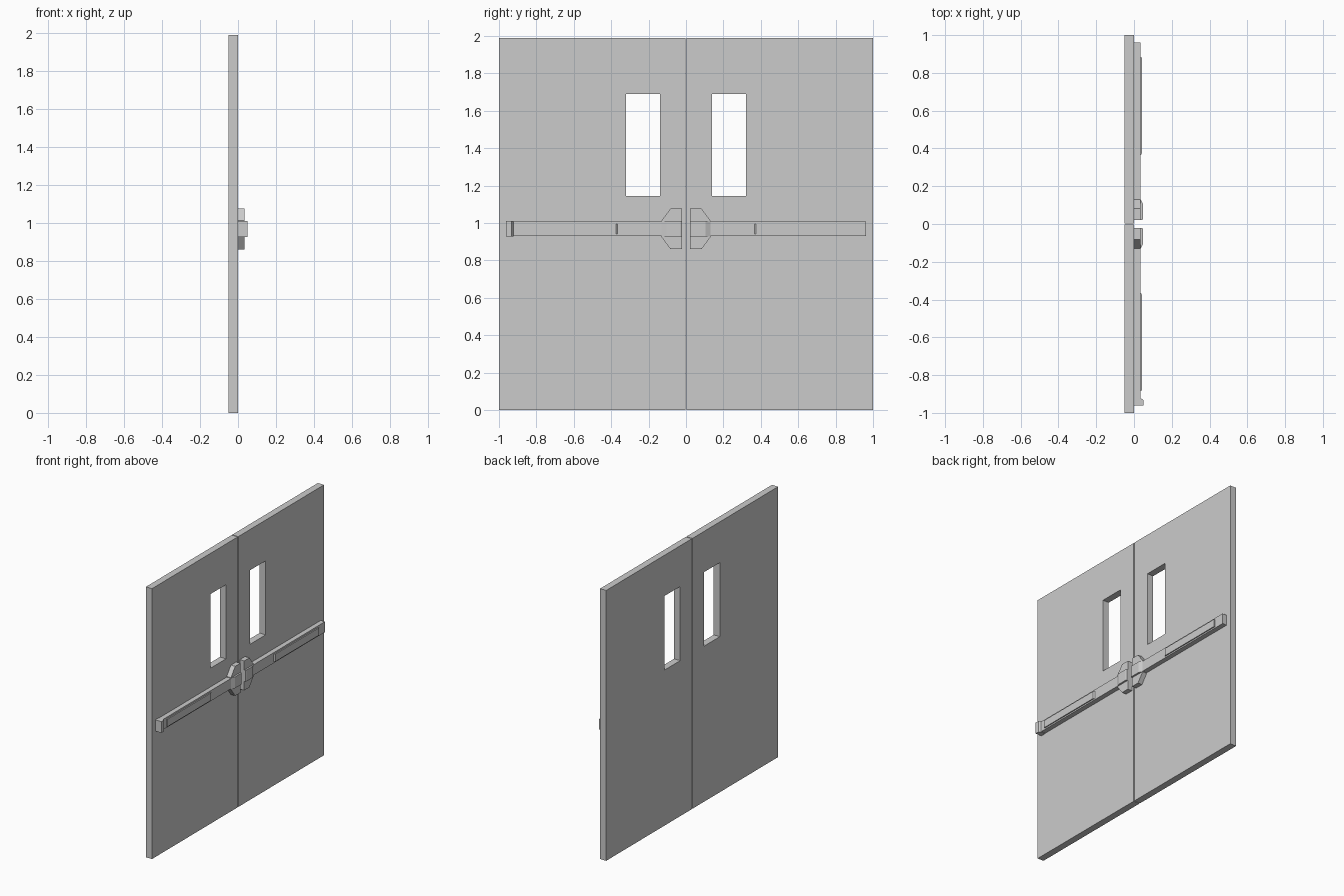
import bpy, bmesh
from mathutils import Vector

if "Cube" in bpy.data.objects:
    bpy.data.objects.remove(bpy.data.objects["Cube"])


def prism(name, pts, direction):
    """Extrude a closed 3D outline along a direction."""
    bm = bmesh.new()
    face = bm.faces.new([bm.verts.new(p) for p in pts])
    ext = bmesh.ops.extrude_face_region(bm, geom=[face])
    moved = [g for g in ext["geom"] if isinstance(g, bmesh.types.BMVert)]
    bmesh.ops.translate(bm, verts=moved, vec=Vector(direction))
    bmesh.ops.recalc_face_normals(bm, faces=bm.faces)
    mesh = bpy.data.meshes.new(name)
    bm.to_mesh(mesh)
    bm.free()
    obj = bpy.data.objects.new(name, mesh)
    bpy.context.collection.objects.link(obj)
    return obj


def yz_prism(name, pts, x0, x1):
    return prism(name, [(x0, y, z) for y, z in pts], (x1 - x0, 0, 0))


def xy_prism(name, pts, z0, z1):
    return prism(name, [(x, y, z0) for x, y in pts], (0, 0, z1 - z0))


def door_leaf(name, s):
    """Panel with a clean rectangular window opening through it."""
    def loop(y0, y1, z0, z1, x):
        return [(x, s * y, z) for y, z in ((y0, z0), (y1, z0), (y1, z1), (y0, z1))]

    outer, window = (0.003, 1.0, 0.0, 1.99), (0.14, 0.322, 1.145, 1.69)
    bm = bmesh.new()
    ob, of, wb, wf = ([bm.verts.new(p) for p in loop(*r, x)]
                      for r in (outer, window) for x in (-0.05, 0.0))
    for a, b in ((ob, of), (of, wf), (wf, wb), (wb, ob)):
        for i in range(4):
            j = (i + 1) % 4
            bm.faces.new((a[i], a[j], b[j], b[i]))
    bmesh.ops.recalc_face_normals(bm, faces=bm.faces)
    mesh = bpy.data.meshes.new(name)
    bm.to_mesh(mesh)
    bm.free()
    bpy.context.collection.objects.link(bpy.data.objects.new(name, mesh))


for side, s in (("left", -1), ("right", 1)):
    door_leaf(side + "_door", s)

    # Horizontal panic bar rail
    xy_prism(side + "_bar_rail",
             [(0, s * 0.022), (0.035, s * 0.022), (0.035, s * 0.962), (0, s * 0.962)],
             0.93, 1.007)

    # Raised push pad with a sloped inner end
    xy_prism(side + "_push_pad",
             [(0.03, s * 0.365), (0.035, s * 0.365), (0.043, s * 0.375),
              (0.043, s * 0.882), (0.03, s * 0.882)], 0.94, 0.995)

    # Latch housing with chamfered outer corners
    yz_prism(side + "_latch_housing",
             [(s * y, z) for y, z in ((0.022, 0.86), (0.083, 0.86), (0.131, 0.925),
                                      (0.131, 1.012), (0.083, 1.077), (0.022, 1.077))],
             0, 0.035)

    # Raised latch cover
    xy_prism(side + "_latch_cover",
             [(0, s * 0.022), (0.044, s * 0.022), (0.048, s * 0.03),
              (0.048, s * 0.105), (0.035, s * 0.13), (0, s * 0.13)], 0.927, 1.01)

# End cap on the left rail
xy_prism("left_end_cap", [(0, -0.962), (0.05, -0.962), (0.05, -0.932),
                          (0.035, -0.922), (0, -0.922)], 0.927, 1.01)
